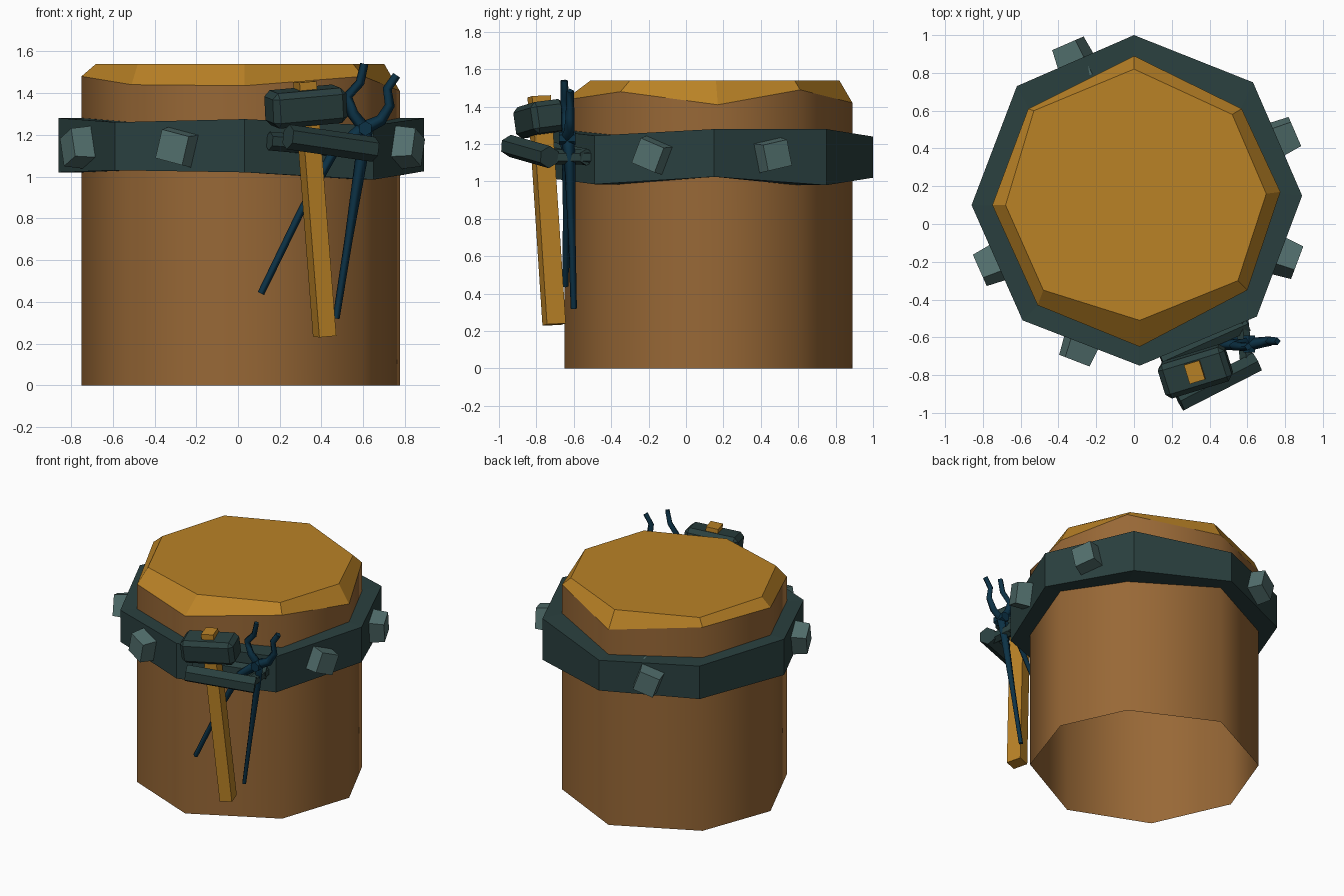
import bpy, bmesh, math
from mathutils import Vector, Matrix

cube = bpy.data.objects.get("Cube")
if cube:
    bpy.data.objects.remove(cube)


def material(name, r, g, b):
    lin = [(c / 255 / 12.92) if c < 11 else ((c / 255 + 0.055) / 1.055) ** 2.4 for c in (r, g, b)]
    m = bpy.data.materials.new(name)
    m.use_nodes = True
    m.diffuse_color = (*lin, 1)
    m.node_tree.nodes["Principled BSDF"].inputs["Base Color"].default_value = (*lin, 1)
    return m


bark = material("bark brown", 152, 104, 54)
wood = material("cut wood", 186, 130, 38)
iron = material("dark iron", 42, 64, 63)
stud_iron = material("light iron", 82, 111, 109)
blue = material("blue steel", 12, 50, 70)


def finish(name, bm, mat, smooth=False):
    bmesh.ops.recalc_face_normals(bm, faces=bm.faces)
    me = bpy.data.meshes.new(name)
    bm.to_mesh(me)
    bm.free()
    me.materials.append(mat)
    for p in me.polygons:
        p.use_smooth = smooth
    ob = bpy.data.objects.new(name, me)
    bpy.context.collection.objects.link(ob)
    return ob


def loft(name, rings, mat, cap=False, closed=False, smooth=False):
    """Skin a list of equal-sized point rings."""
    bm = bmesh.new()
    vs = [[bm.verts.new(p) for p in ring] for ring in rings]
    pairs = list(zip(vs, vs[1:])) + ([(vs[-1], vs[0])] if closed else [])
    n = len(rings[0])
    for a, b in pairs:
        for i in range(n):
            j = (i + 1) % n
            bm.faces.new((a[i], a[j], b[j], b[i]))
    if cap:
        bm.faces.new(vs[-1])
    return finish(name, bm, mat, smooth)


def box(name, size, matrix, mat, bevel=0):
    bm = bmesh.new()
    bmesh.ops.create_cube(bm, size=1)
    bmesh.ops.scale(bm, vec=size, verts=bm.verts)
    if bevel:
        bmesh.ops.bevel(bm, geom=bm.edges[:], offset=bevel, segments=1, affect='EDGES')
    bm.transform(matrix)
    return finish(name, bm, mat)


def bar(name, a, b, r, mat, sides=6):
    a, b = Vector(a), Vector(b)
    d = b - a
    bm = bmesh.new()
    bmesh.ops.create_cone(bm, cap_ends=True, segments=sides, radius1=r, radius2=r, depth=d.length)
    bm.transform(Matrix.Translation((a + b) / 2) @ d.to_track_quat('Z', 'Y').to_matrix().to_4x4())
    return finish(name, bm, mat)


# Log: uneven octagon, open below, with a chipped rim around the cut top
outline = [(0, .89), (.57, .61), (.775, .17), (.6, -.35), (.03, -.65), (-.51, -.43), (-.75, .1), (-.56, .61)]
rim_z = [1.42, 1.49, 1.41, 1.48, 1.435, 1.44, 1.48, 1.48]
top = [(0, .82), (.52, .58), (.7, .16), (.55, -.3), (.03, -.51), (-.48, -.35), (-.68, .1), (-.53, .6)]
rim = [(x, y, z) for (x, y), z in zip(outline, rim_z)]
loft("log_side", [[(x, y, 0) for x, y in outline], rim], bark, smooth=True)
loft("log_top", [rim, [(x, y, 1.54) for x, y in top]], wood, cap=True)

# Iron band
band = [(0, 1), (.63, .75), (.89, .15), (.65, -.49), (.03, -.75), (-.59, -.51), (-.86, .1), (-.62, .73)]
low = [1.02, .98, 1.025, .985, 1.02, 1.03, 1.02, 1.02]
high = [1.24, 1.28, 1.28, 1.245, 1.275, 1.26, 1.28, 1.26]


def ring(points, heights, s=1):
    return [(x * s, y * s, z) for (x, y), z in zip(points, heights)]


loft("iron_band", [ring(outline, low, .98), ring(band, low), ring(band, high), ring(outline, high, .98)],
     iron, closed=True)

# Tilted studs on the band faces
for side, tilt in ((1, 12), (2, -22), (4, -14), (5, 20), (7, -20)):
    a, b = Vector(band[side]), Vector(band[(side + 1) % 8])
    mid, d = (a + b) / 2, (b - a).normalized()
    out = Vector((-d.y, d.x, 0))
    bm = bmesh.new()
    bmesh.ops.create_cone(bm, cap_ends=True, segments=4, radius1=.125, radius2=.1, depth=.2)
    turn = Matrix.Rotation(math.radians(45 + tilt), 4, 'Z')
    bm.transform(Matrix.Translation((mid.x, mid.y, 1.14)) @ out.to_track_quat('Z', 'Y').to_matrix().to_4x4() @ turn)
    finish(f"stud_{side}", bm, stud_iron)

# Tool holder: two bars and a link standing off the band
bar("holder_outer_bar", (.24, -.94, 1.19), (.65, -.73, 1.13), .06, iron)
bar("holder_inner_bar", (.15, -.73, 1.17), (.6, -.53, 1.13), .045, iron)
bar("holder_link", (.57, -.5, 1.13), (.6, -.76, 1.13), .04, iron)

# Hammer hanging in the holder
head_turn = Matrix.Rotation(math.radians(17), 4, 'Z') @ Matrix.Rotation(math.radians(-5), 4, 'Y')
box("hammer_head", (.37, .19, .17), Matrix.Translation((.325, -.78, 1.335)) @ head_turn
    @ Matrix.Rotation(math.radians(7), 4, 'X'), iron, .028)
upper, lower = Vector((.32, -.785, 1.455)), Vector((.415, -.705, .235))
axis = upper - lower
lean = Vector((0, 0, 1)).rotation_difference(axis).to_matrix().to_4x4()
box("hammer_handle", (.085, .105, axis.length), Matrix.Translation((upper + lower) / 2) @ lean
    @ Matrix.Rotation(math.radians(17), 4, 'Z'), wood)


# Tongs: two crossing rods with curved jaws
def rod(name, points):
    cu = bpy.data.curves.new(name, 'CURVE')
    cu.dimensions = '3D'
    cu.bevel_depth = .02
    cu.bevel_resolution = 0
    cu.use_fill_caps = True
    sp = cu.splines.new('POLY')
    sp.points.add(len(points) - 1)
    for p, (x, y, z, r) in zip(sp.points, points):
        p.co = (x, y, z, 1)
        p.radius = r
    cu.materials.append(blue)
    ob = bpy.data.objects.new(name, cu)
    bpy.context.collection.objects.link(ob)


rod("tongs_left_handle", [(.11, -.645, .44, .85), (.3, -.64, .83, .9), (.46, -.64, 1.12, 1.2), (.6, -.64, 1.23, 1.7),
                          (.685, -.625, 1.27, 1.4), (.727, -.62, 1.34, 1.2), (.715, -.62, 1.42, 1.1), (.76, -.62, 1.485, 1)])
rod("tongs_right_handle", [(.47, -.6, .32, .85), (.53, -.61, .7, 1), (.59, -.62, 1.08, 1.5), (.615, -.63, 1.22, 1.7),
                           (.55, -.64, 1.3, 1.4), (.525, -.645, 1.385, 1.2), (.585, -.65, 1.45, 1.1), (.605, -.65, 1.54, 1)])
bar("tongs_pivot", (.61, -.68, 1.23), (.61, -.59, 1.23), .035, blue)
